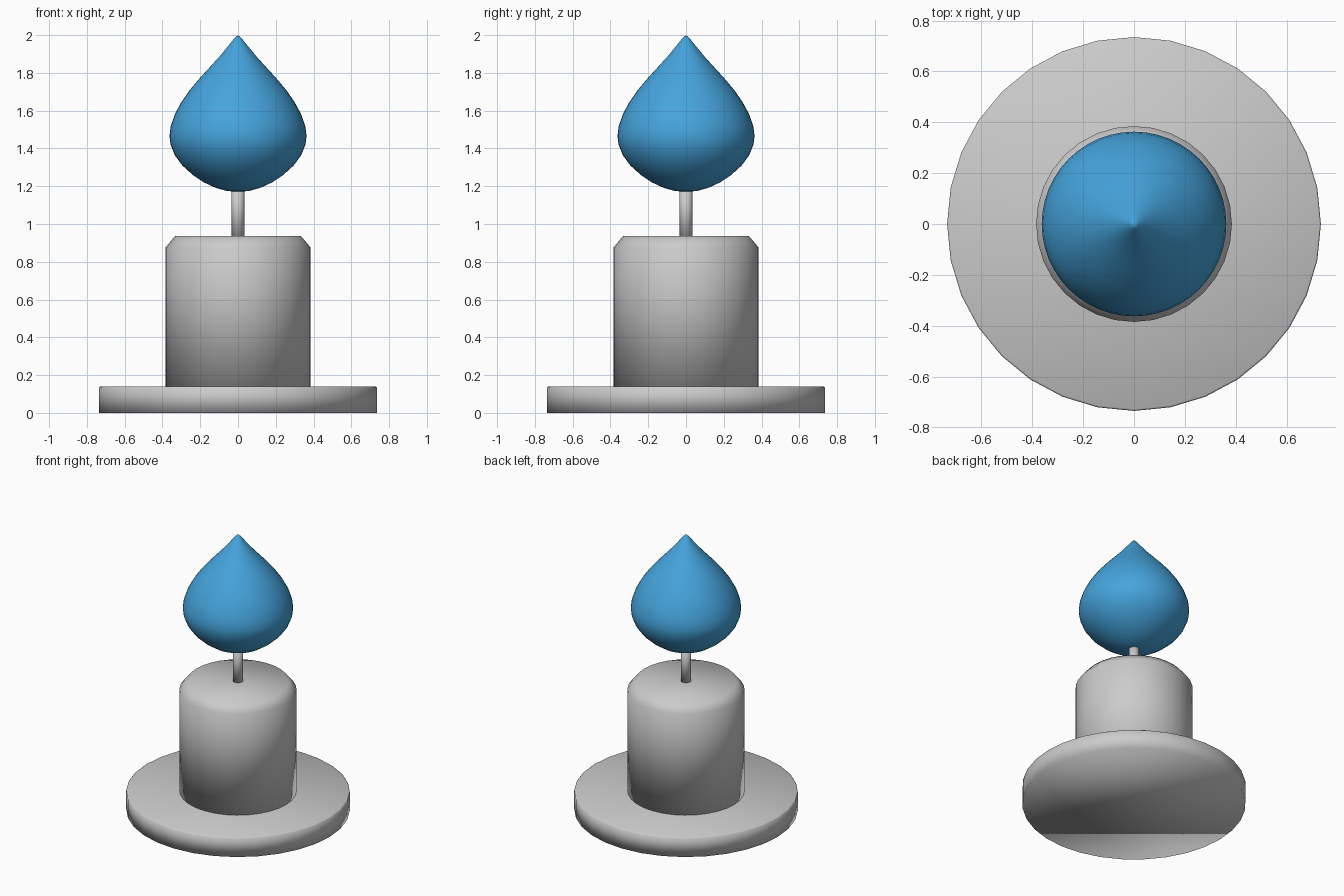
import bpy, bmesh
from math import cos, sin, pi

if "Cube" in bpy.data.objects:
    bpy.data.objects.remove(bpy.data.objects["Cube"])


def lathe(name, profile, sides, color=None):
    """Revolve (radius, z) points about z; zero radius makes a pole, open ends get capped."""
    bm = bmesh.new()
    rings = []
    for r, z in profile:
        n = sides if r > 0 else 1
        rings.append([bm.verts.new((r * cos(2 * pi * i / sides), r * sin(2 * pi * i / sides), z))
                      for i in range(n)])
    for a, b in zip(rings, rings[1:]):
        for i in range(sides):
            j = (i + 1) % sides
            corners = [a[i % len(a)], a[j % len(a)], b[j % len(b)], b[i % len(b)]]
            bm.faces.new(list(dict.fromkeys(corners)))
    for ring in (rings[0], rings[-1]):
        if len(ring) > 1:
            bm.faces.new(ring)
    bmesh.ops.recalc_face_normals(bm, faces=bm.faces)
    for f in bm.faces:
        f.smooth = True
    mesh = bpy.data.meshes.new(name)
    bm.to_mesh(mesh)
    bm.free()
    obj = bpy.data.objects.new(name, mesh)
    bpy.context.collection.objects.link(obj)
    if color:
        mat = bpy.data.materials.new(name + "_colour")
        mat.diffuse_color = color
        mat.use_nodes = True
        mat.node_tree.nodes["Principled BSDF"].inputs["Base Color"].default_value = mat.diffuse_color
        mesh.materials.append(mat)
    return obj


# Round dish under the candle
lathe("base_dish", [(0.735, 0), (0.735, 0.135), (0.728, 0.14)], 32)

# Wax body with a chamfered top rim
lathe("candle_body", [(0.385, 0.13), (0.385, 0.875), (0.333, 0.937)], 32)

# Wick running up into the flame
lathe("wick", [(0.034, 0.92), (0.034, 1.22)], 16)

# Teardrop flame
flame = [(0, 1.17), (0.06, 1.175), (0.12, 1.192), (0.18, 1.22), (0.24, 1.26),
         (0.295, 1.31), (0.335, 1.365), (0.357, 1.42), (0.363, 1.465), (0.357, 1.515),
         (0.335, 1.58), (0.30, 1.645), (0.255, 1.71), (0.20, 1.775), (0.145, 1.835),
         (0.095, 1.89), (0.05, 1.945), (0.02, 1.982), (0, 2.0)]
lathe("flame", flame, 48, (0.06, 0.37, 0.72, 1))
